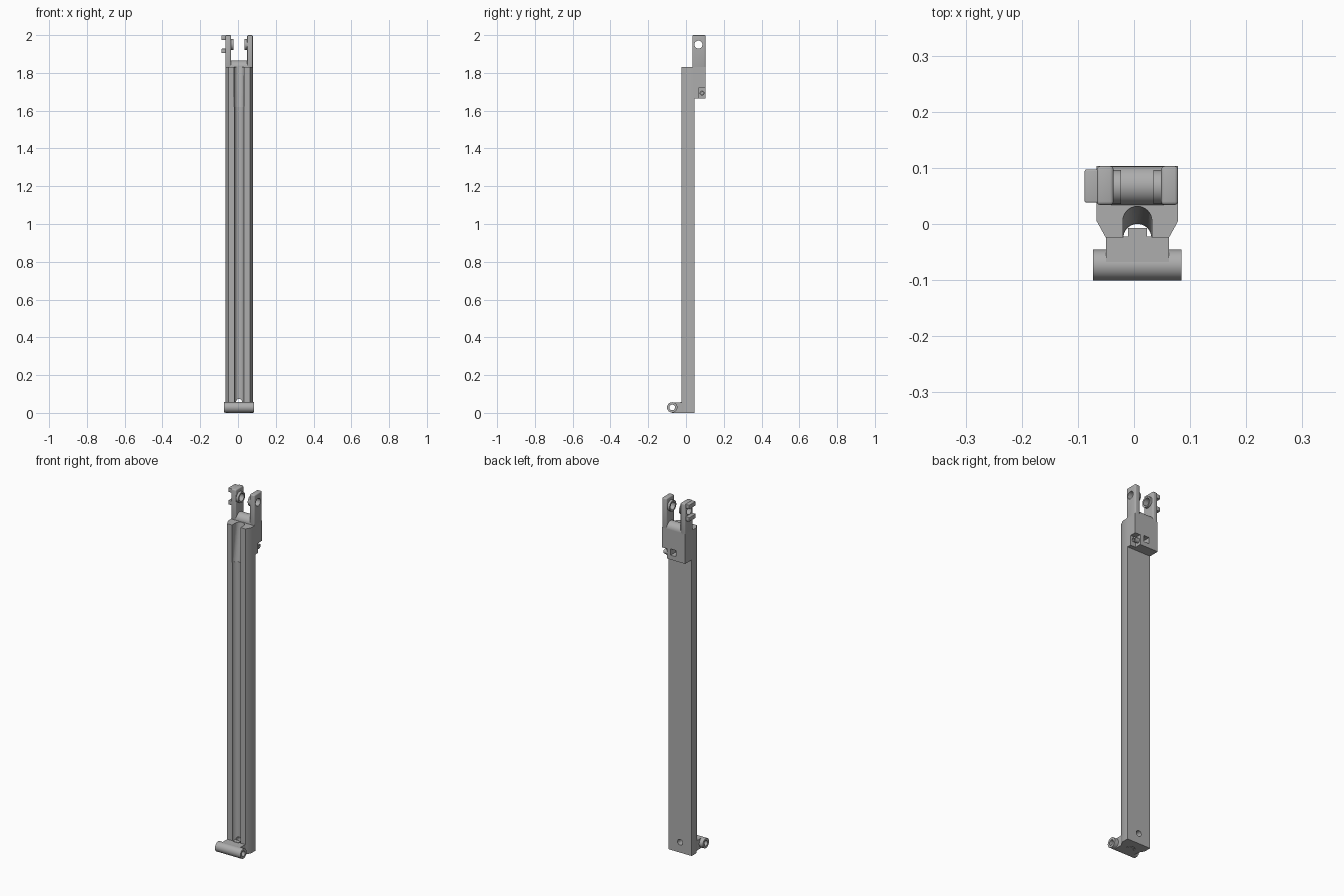
import bpy, bmesh, math
from mathutils import Vector, Matrix

old = bpy.data.objects.get("Cube")
if old:
    bpy.data.objects.remove(old, do_unlink=True)

GREY = (0.42, 0.42, 0.42, 1)
mat = bpy.data.materials.new("plain grey")
mat.use_nodes = True
mat.diffuse_color = GREY
mat.node_tree.nodes["Principled BSDF"].inputs["Base Color"].default_value = GREY

CX = 0.006          # centre plane of the beam
HW = 0.0725         # half width of the beam
ARM = 0.03          # fork arm thickness
PIN_Y, PIN_Z = 0.066, 1.95


def make(name, bm):
    bmesh.ops.recalc_face_normals(bm, faces=bm.faces)
    me = bpy.data.meshes.new(name)
    bm.to_mesh(me)
    bm.free()
    me.materials.append(mat)
    ob = bpy.data.objects.new(name, me)
    bpy.context.collection.objects.link(ob)
    return ob


def box(name, x, y, z, bevel=0):
    bm = bmesh.new()
    bmesh.ops.create_cube(bm, size=1)
    for v in bm.verts:
        v.co = [(a + b) / 2 + c * (b - a) for (a, b), c in zip((x, y, z), v.co)]
    if bevel:
        bmesh.ops.bevel(bm, geom=bm.edges[:], offset=bevel, segments=3,
                        profile=0.5, affect='EDGES')
    return make(name, bm)


def rod(name, start, end, r, sides=40):
    a, b = Vector(start), Vector(end)
    bm = bmesh.new()
    bmesh.ops.create_cone(bm, cap_ends=True, segments=sides, radius1=r,
                          radius2=r, depth=(b - a).length)
    turn = (b - a).to_track_quat('Z', 'Y').to_matrix().to_4x4()
    bm.transform(Matrix.Translation((a + b) / 2) @ turn)
    return make(name, bm)


def prism(name, outline, z0, z1):
    bm = bmesh.new()
    base = bm.faces.new([bm.verts.new((x, y, z0)) for x, y in outline])
    top = bmesh.ops.extrude_face_region(bm, geom=[base])["geom"]
    for v in top:
        if isinstance(v, bmesh.types.BMVert):
            v.co.z = z1
    return make(name, bm)


def hull(name, circles, r):
    # convex sweep around horizontal circles
    bm = bmesh.new()
    for c in circles:
        bmesh.ops.create_circle(bm, segments=32, radius=r,
                                matrix=Matrix.Translation(c))
    bmesh.ops.convex_hull(bm, input=bm.verts[:])
    return make(name, bm)


def combine(ob, others, op):
    for other in others:
        m = ob.modifiers.new("bool", 'BOOLEAN')
        m.operation, m.solver, m.object = op, 'EXACT', other
        dg = bpy.context.evaluated_depsgraph_get()
        dg.update()
        me = bpy.data.meshes.new_from_object(ob.evaluated_get(dg))
        ob.modifiers.clear()
        ob.data = me
        bpy.data.objects.remove(other, do_unlink=True)


# Long beam with chamfered front edges
half = [(HW, 0.044), (HW, 0.005), (HW - 0.016, -0.024)]
outline = [(CX + x, y) for x, y in half] + [(CX - x, y) for x, y in reversed(half)]
beam = prism("beam", outline, 0, 1.83)
combine(beam, [
    rod("groove", (CX, -0.025, -0.1), (CX, -0.025, 1.9), 0.025),
    hull("ramp", [(CX, -0.025, 1.62), (CX, 0.007, 1.84), (CX, -0.03, 1.84)], 0.026),
    rod("counterbore", (CX, -0.05, 1.61), (CX, 0.006, 1.61), 0.033),
    rod("upper_hole", (CX, -0.05, 1.61), (CX, 0.1, 1.61), 0.018),
    rod("lower_hole", (CX, -0.01, 0.058), (CX, 0.1, 0.058), 0.016),
], 'DIFFERENCE')

# Fork body behind the top of the beam
fork = box("fork_body", (CX - HW, CX + HW), (0.034, 0.103), (1.665, 1.832))
combine(fork, [
    box("corner_notch", (CX + 0.04, 0.2), (0.067, 0.2), (1.6, 1.72)),
    rod("slot_low", (CX, 0.06, 1.69), (CX, 0.2, 1.69), 0.017),
    rod("slot_high", (CX, 0.06, 1.725), (CX, 0.2, 1.725), 0.017),
    box("slot_mid", (CX - 0.017, CX + 0.017), (0.06, 0.2), (1.69, 1.725)),
    box("beam_clearance", (-0.2, 0.2), (0, 0.044), (1.6, 1.83)),
], 'DIFFERENCE')
stub = rod("notch_stub", (CX + 0.035, 0.085, 1.693), (CX + 0.066, 0.085, 1.693), 0.013, 24)
combine(stub, [rod("stub_hole", (CX + 0.05, 0.085, 1.693), (CX + 0.1, 0.085, 1.693), 0.006, 16)],
        'DIFFERENCE')

# Rounded saddle between the fork arms
saddle = rod("fork_saddle", (CX - HW + 0.02, 0.0685, 1.831),
             (CX + HW - 0.02, 0.0685, 1.831), 0.0345)

# Fork arms with inner bosses and a through hole
smooth = [beam, fork, stub, saddle]
for side, label in ((-1, "right"), (1, "left")):
    xs = sorted((CX + side * HW, CX + side * (HW - ARM)))
    arm = box(label + "_fork_arm", xs, (0.034, 0.103), (1.82, 2.0), 0.006)
    combine(arm, [rod("boss", (CX + side * (HW - 0.01), PIN_Y, PIN_Z),
                      (CX + side * 0.029, PIN_Y, PIN_Z), 0.03)], 'UNION')
    combine(arm, [rod("pin_hole", (-0.2, PIN_Y, PIN_Z), (0.2, PIN_Y, PIN_Z), 0.021)],
            'DIFFERENCE')
    smooth.append(arm)

# Two lugs on the outside of one arm
for label, z in (("upper", 1.986), ("lower", 1.916)):
    smooth.append(box(label + "_lug", (-0.088, -0.06), (0.038, 0.097),
                      (z - 0.012, z + 0.012), 0.003))

# Hinge barrel and its neck at the foot
barrel = rod("hinge_barrel", (CX - 0.079, -0.073, 0.029), (CX + 0.079, -0.073, 0.029), 0.0275)
neck = box("hinge_neck", (CX - 0.056, CX + 0.056), (-0.073, -0.022), (0, 0.056))
for ob in (barrel, neck):
    combine(ob, [rod("hinge_hole", (-0.2, -0.073, 0.029), (0.2, -0.073, 0.029), 0.015)],
            'DIFFERENCE')
filler = box("groove_filler", (CX - 0.017, CX + 0.017), (-0.03, -0.007), (0, 0.058))
smooth += [barrel, neck, filler]

# Smooth shading on the round surfaces
bpy.ops.object.select_all(action='DESELECT')
for ob in smooth:
    ob.select_set(True)
bpy.context.view_layer.objects.active = beam
bpy.ops.object.shade_smooth_by_angle(angle=math.radians(30))
